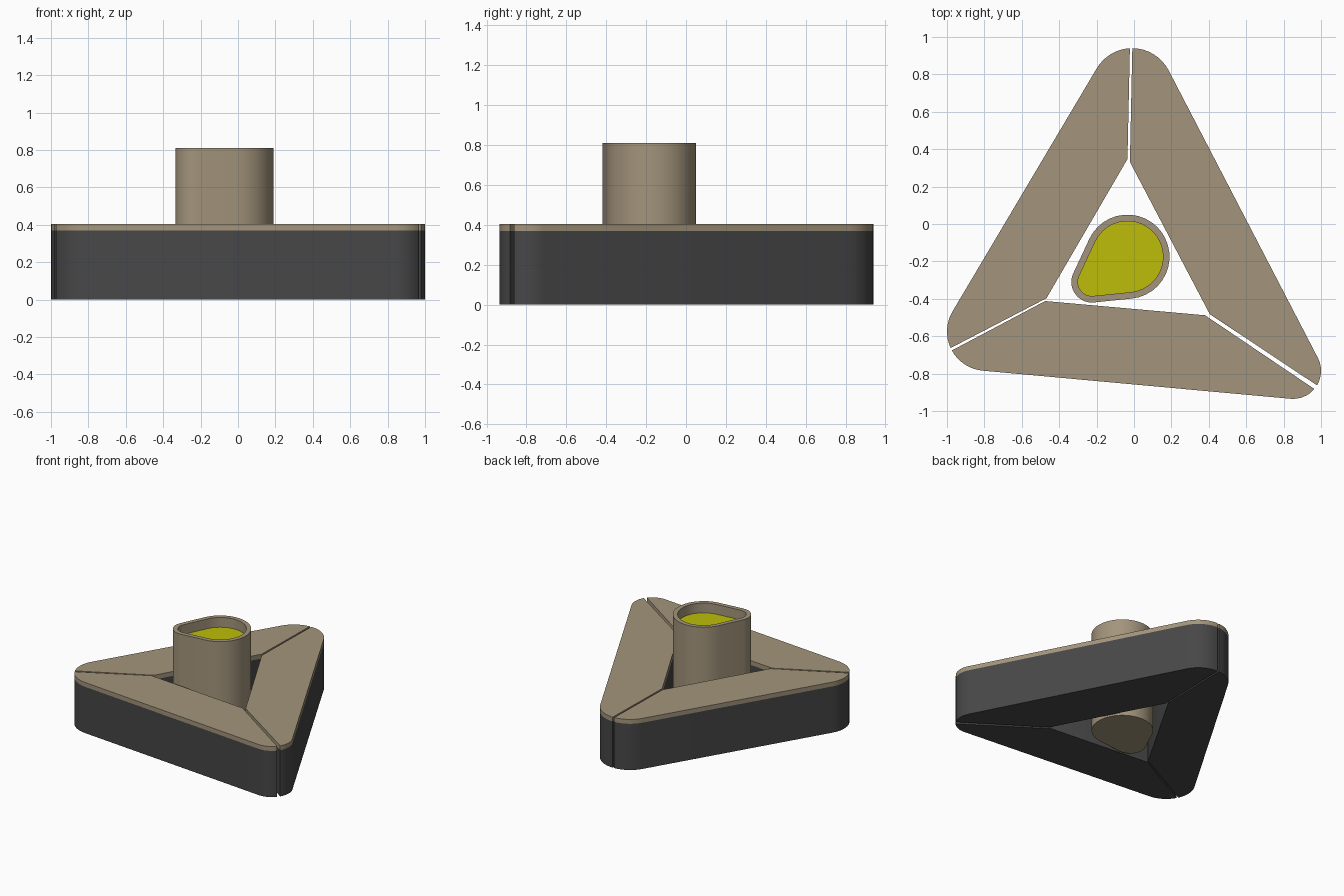
import bpy, bmesh, math
from math import cos, sin, atan2, acos, tau

if "Cube" in bpy.data.objects:
    bpy.data.objects.remove(bpy.data.objects["Cube"])


def srgb(r, g, b):
    f = lambda c: ((c / 255 + 0.055) / 1.055) ** 2.4 if c > 10 else c / 255 / 12.92
    return (f(r), f(g), f(b), 1)


def material(name, rgb):
    m = bpy.data.materials.new(name)
    m.diffuse_color = srgb(*rgb)
    m.use_nodes = True
    m.node_tree.nodes["Principled BSDF"].inputs["Base Color"].default_value = m.diffuse_color
    return m


TAN = material("tan", (163, 149, 124))
DARK = material("charcoal", (71, 71, 71))
YELLOW = material("yellow", (190, 190, 10))


def tangent(c1, c2):
    """Angle of the outer tangent normal between circles (x, y, r), going anticlockwise."""
    dx, dy = c2[0] - c1[0], c2[1] - c1[1]
    return atan2(dy, dx) - acos((c1[2] - c2[2]) / math.hypot(dx, dy))


def arc(c, a0, a1, n):
    sweep = (a1 - a0) % tau
    return [(c[0] + c[2] * cos(a0 + sweep * i / n),
             c[1] + c[2] * sin(a0 + sweep * i / n)) for i in range(n + 1)]


def loft(name, rings, mat):
    """Skin a list of (outline, height) rings and cap both ends."""
    bm = bmesh.new()
    loops = [[bm.verts.new((x, y, z)) for x, y in pts] for pts, z in rings]
    n = len(loops[0])
    for a, b in zip(loops, loops[1:]):
        for i in range(n):
            j = (i + 1) % n
            bm.faces.new((a[i], a[j], b[j], b[i]))
    bm.faces.new(loops[0][::-1])
    bm.faces.new(loops[-1])
    bmesh.ops.recalc_face_normals(bm, faces=bm.faces)
    me = bpy.data.meshes.new(name)
    bm.to_mesh(me)
    bm.free()
    me.materials.append(mat)
    ob = bpy.data.objects.new(name, me)
    bpy.context.collection.objects.link(ob)
    bpy.context.view_layer.objects.active = ob
    ob.select_set(True)
    bpy.ops.object.shade_smooth_by_angle(angle=math.radians(30))
    ob.select_set(False)
    return ob


# Rounded corners of the triangular frame: x, y, radius
top = (-0.01, 0.72, 0.22)
left = (-0.79, -0.575, 0.21)
right = (0.85, -0.785, 0.15)

# Each bar: start corner, end corner, then (outer split, inner corner) at each end
bars = {
    "left": (top, left, (-0.022, 0.94), (-0.035, 0.347), (-0.98, -0.663), (-0.468, -0.397)),
    "front": (left, right, (-0.97, -0.674), (-0.475, -0.412), (0.962, -0.88), (0.38, -0.488)),
    "right": (right, top, (0.977, -0.862), (0.405, -0.482), (-0.009, 0.94), (-0.022, 0.332)),
}

# Three bars, each a dark body with a tan top plate
for name, (c1, c2, out1, in1, out2, in2) in bars.items():
    t = tangent(c1, c2)
    a1 = atan2(out1[1] - c1[1], out1[0] - c1[0])
    a2 = atan2(out2[1] - c2[1], out2[0] - c2[0])
    outline = arc(c1, a1, t, 8) + arc(c2, t, a2, 8) + [in2, in1]
    loft(name + "_bar_body", [(outline, 0), (outline, 0.37)], DARK)
    loft(name + "_bar_top", [(outline, 0.37), (outline, 0.405)], TAN)


# Egg-shaped cup standing inside the frame
def egg(inset):
    big = (-0.035, -0.175, 0.225 - inset)
    small = (-0.225, -0.31, 0.11 - inset)
    t1, t2 = tangent(big, small), tangent(small, big)
    return arc(big, t2, t1, 24) + arc(small, t1, t2, 14)


outer, inner = egg(0), egg(0.035)
loft("cup", [(outer, 0), (outer, 0.81), (inner, 0.81), (inner, 0.725)], TAN)
loft("cup_filling", [(inner, 0.725), (inner, 0.732)], YELLOW)
